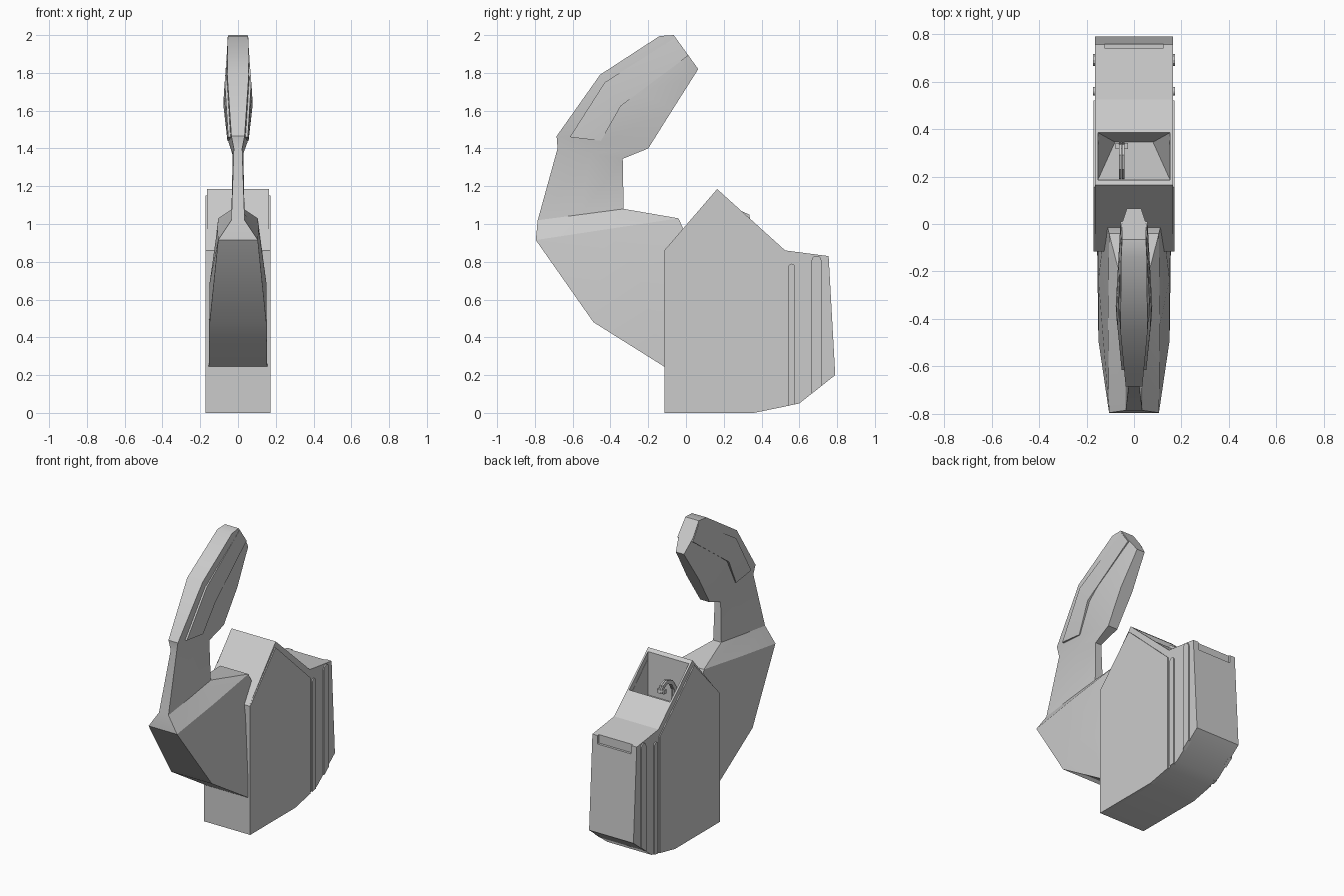
import bpy, bmesh
from math import radians, pi, sin, cos

if "Cube" in bpy.data.objects:
    bpy.data.objects.remove(bpy.data.objects["Cube"])


def make(name, verts, faces):
    bm = bmesh.new()
    vs = [bm.verts.new(v) for v in verts]
    for f in faces:
        bm.faces.new([vs[i] for i in f])
    bmesh.ops.recalc_face_normals(bm, faces=bm.faces)
    me = bpy.data.meshes.new(name)
    bm.to_mesh(me)
    bm.free()
    ob = bpy.data.objects.new(name, me)
    bpy.context.collection.objects.link(ob)
    return ob


def smooth(ob, angle=30):
    bpy.ops.object.select_all(action='DESELECT')
    ob.select_set(True)
    bpy.context.view_layer.objects.active = ob
    bpy.ops.object.shade_smooth_by_angle(angle=radians(angle))


def skin(rings):
    """Faces joining equal closed rings, capped at both ends."""
    n = len(rings[0])
    faces = [list(range(n)), [(len(rings) - 1) * n + i for i in range(n)]]
    for k in range(len(rings) - 1):
        for i in range(n):
            j = (i + 1) % n
            faces.append([k * n + i, k * n + j, (k + 1) * n + j, (k + 1) * n + i])
    return [v for r in rings for v in r], faces


def prism(name, pts, x0, x1):
    """Side profile (y, z) extruded along x."""
    return make(name, *skin([[(x, y, z) for y, z in pts] for x in (x0, x1)]))


def loft(name, stations):
    """Each station: outer (y, z, half width), inner (y, z, half width), middle half width."""
    rings = []
    for (fy, fz, fw), (by, bz, bw), mw in stations:
        my, mz = (fy + by) / 2, (fz + bz) / 2
        right = [(fw, fy, fz), (mw, my, mz), (bw, by, bz)]
        rings.append(right + [(-x, y, z) for x, y, z in reversed(right)])
    return make(name, *skin(rings))


def cut(ob, cutter):
    mod = ob.modifiers.new("cut", 'BOOLEAN')
    mod.object = cutter
    mod.solver = 'EXACT'
    cutter.hide_render = True
    cutter.hide_set(True)


# Main body
body = prism("body", [(-.115, 0), (.36, 0), (.6, .05), (.79, .2), (.755, .83),
                      (.525, .86), (.165, 1.185), (-.115, .86)], -.164, .164)
smooth(body)

# Hopper opening in the rear slope, tapering to a narrower floor
slope = lambda y: 1.185 - (y - .165) * .903 + .001
top = [(-.152, .185, slope(.185)), (.152, .185, slope(.185)),
       (.152, .385, slope(.385)), (-.152, .385, slope(.385))]
floor = [(-.15, .19, .88), (.15, .19, .88), (.08, .345, .88), (-.08, .345, .88)]
lift = [(x, y + .05, z + .06) for x, y, z in top]
cut(body, make("hopper_cutter", *skin([floor, top, lift])))

# Shallow latch recess at the top of the back face
cut(body, prism("latch_cutter", [(.742, .775), (.9, .775), (.9, .9), (.742, .9)], -.125, .125))

# Raised side panels and ribs with rounded tops
for side, s in (("right", 1), ("left", -1)):
    prism("side_panel_" + side, [(-.115, 0), (.36, 0), (.52, .033), (.52, .81),
                                 (.155, 1.15), (-.115, .86)], s * .15, s * .171)
    for i, (y0, y1, z0, z1, zt) in enumerate([(.541, .577, .038, .045, .79),
                                              (.665, .717, .101, .142, .832)]):
        r, c = (y1 - y0) / 2, (y0 + y1) / 2
        arc = [(c + r * cos(a * pi / 6), zt - r + r * sin(a * pi / 6)) for a in range(7)]
        prism(f"rib_{i}_{side}", [(y0, z0), (y1, z1)] + arc, s * .15, s * .172)

# Curved arm: wide base, thin neck, swollen head
arm = loft("arm", [
    ((-.115, .245, .155), (.0, .25, .155), .155),
    ((-.49, .48, .15), (.02, .9, .12), .15),
    ((-.795, .915, .105), (-.04, 1.03, .105), .11),
    ((-.785, 1.02, .035), (-.33, 1.08, .03), .035),
    ((-.68, 1.4, .022), (-.335, 1.345, .022), .028),
    ((-.685, 1.465, .035), (-.2, 1.4, .035), .05),
    ((-.455, 1.79, .057), (-.07, 1.607, .045), .07),
    ((-.14, 1.995, .054), (.03, 1.765, .033), .058),
    ((-.065, 2.0, .05), (.065, 1.82, .03), .052)])
smooth(arm)

# Raised plate on both sides of the head
plate = loft("head_plate", [
    ((-.615, 1.46, .052), (-.45, 1.44, .056), .055),
    ((-.43, 1.75, .07), (-.345, 1.625, .077), .075),
    ((-.06, 1.985, .053), (.01, 1.89, .057), .056)])
smooth(plate)

# Small hook inside the hopper: two thin prongs and a crossbar
hook = [(.19, .88), (.19, .99), (.23, 1.05), (.29, 1.07), (.335, 1.05), (.345, 1.0),
        (.325, 1.0), (.315, 1.035), (.285, 1.045), (.24, 1.025), (.215, .98), (.215, .88)]
for i, x in enumerate((-.064, -.05)):
    prism(f"hook_prong_{i}", hook, x, x + .011)
prism("hook_bar", [(.315, 1.0), (.342, 1.0), (.342, 1.025), (.315, 1.025)], -.077, -.025)
